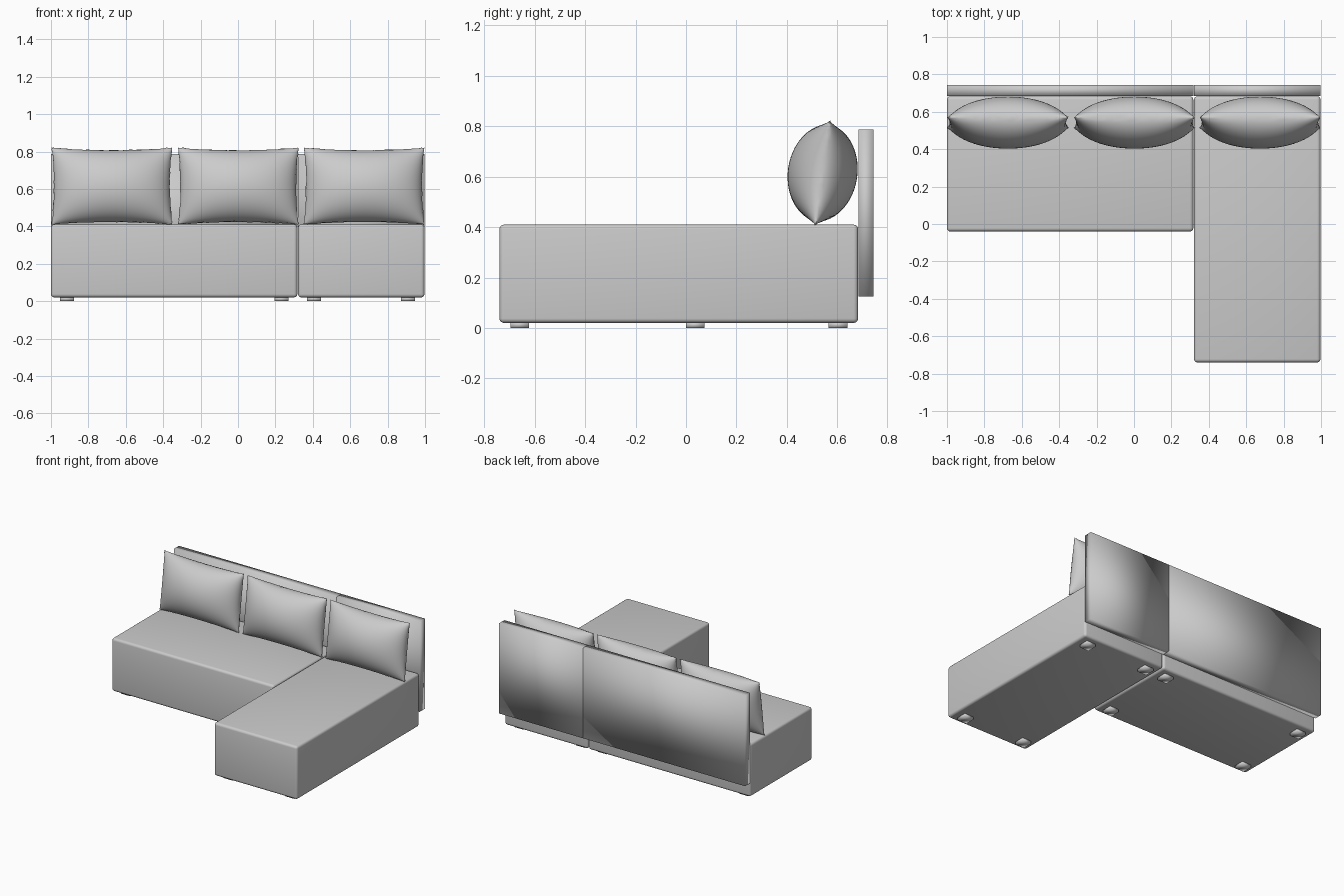
import bpy
import bmesh
import math
import random
from mathutils import Matrix, Vector

random.seed(4)

if "Cube" in bpy.data.objects:
    bpy.data.objects.remove(bpy.data.objects["Cube"], do_unlink=True)

# Single upholstery colour
fabric = bpy.data.materials.new("grey_fabric")
fabric.use_nodes = True
colour = (0.6, 0.6, 0.6, 1)
fabric.diffuse_color = colour
fabric.node_tree.nodes["Principled BSDF"].inputs["Base Color"].default_value = colour


def finish(bm, name, smooth_angle=None):
    """Turn a bmesh into a smooth shaded, coloured object."""
    bmesh.ops.recalc_face_normals(bm, faces=bm.faces)
    for face in bm.faces:
        face.smooth = True
    mesh = bpy.data.meshes.new(name)
    bm.to_mesh(mesh)
    bm.free()
    mesh.materials.append(fabric)
    obj = bpy.data.objects.new(name, mesh)
    bpy.context.collection.objects.link(obj)
    if smooth_angle:
        bpy.ops.object.select_all(action="DESELECT")
        obj.select_set(True)
        bpy.context.view_layer.objects.active = obj
        bpy.ops.object.shade_smooth_by_angle(angle=math.radians(smooth_angle))
    return obj


def box_mesh(low, high):
    low, high = Vector(low), Vector(high)
    size = high - low
    bm = bmesh.new()
    bmesh.ops.create_cube(bm, size=1)
    bmesh.ops.scale(bm, vec=size, verts=bm.verts)
    bmesh.ops.translate(bm, vec=(low + high) / 2, verts=bm.verts)
    return bm


def seat(name, low, high):
    """Upholstered block with softly rounded edges."""
    bm = box_mesh(low, high)
    bmesh.ops.bevel(bm, geom=bm.edges[:], offset=0.018, segments=4,
                    profile=0.5, affect="EDGES")
    finish(bm, name, 40)


def pillow(name, centre_x):
    """Puffed cushion: two bulged grids joined along a pinched seam."""
    bm = bmesh.new()
    half_w, half_h, half_t = 0.322, 0.207, 0.138
    columns, rows = 40, 28
    for side in (-1, 1):
        made = bmesh.ops.create_grid(bm, x_segments=columns, y_segments=rows, size=1)
        for v in made["verts"]:
            u = math.sin(v.co.x * math.pi / 2)
            w = math.sin(v.co.y * math.pi / 2)
            puff = max(0, (1 - u * u) * (1 - w * w)) ** 0.53
            x = half_w * u * (1 - 0.04 * (1 - w * w))
            z = half_h * w * (1 - 0.07 * (1 - u * u))
            v.co = (x, side * half_t * puff, z)
    bmesh.ops.remove_doubles(bm, verts=bm.verts, dist=0.0002)
    # Slightly uneven seam
    for v in bm.verts:
        if abs(v.co.y) < 0.0001:
            v.co += Vector([random.uniform(-1, 1) for _ in range(3)]) * 0.003
    lean = Matrix.Rotation(math.radians(-8), 4, "X")
    bmesh.ops.transform(bm, matrix=Matrix.Translation((centre_x, 0.542, 0.615)) @ lean,
                        verts=bm.verts)
    finish(bm, name)


# Seat blocks: wide bench and long chaise
seat("bench_seat", (-1, -0.04, 0.02), (0.317, 0.683, 0.41))
seat("chaise_seat", (0.321, -0.74, 0.02), (0.997, 0.683, 0.41))

# Back panels
finish(box_mesh((-1, 0.684, 0.125), (0.317, 0.743, 0.788)), "bench_back_panel")
finish(box_mesh((0.321, 0.684, 0.125), (0.997, 0.743, 0.788)), "chaise_back_panel")

# Feet under each block
feet = {"bench": ((-0.915, 0.232), (0.037, 0.603)),
        "chaise": ((0.407, 0.908), (-0.66, 0.603))}
for block, (xs, ys) in feet.items():
    for x in xs:
        for y in ys:
            finish(box_mesh((x - 0.037, y - 0.037, 0), (x + 0.037, y + 0.037, 0.024)),
                   block + "_foot")

# Loose cushions
for label, x in (("right", -0.674), ("middle", 0.002), ("left", 0.674)):
    pillow(label + "_pillow", x)
